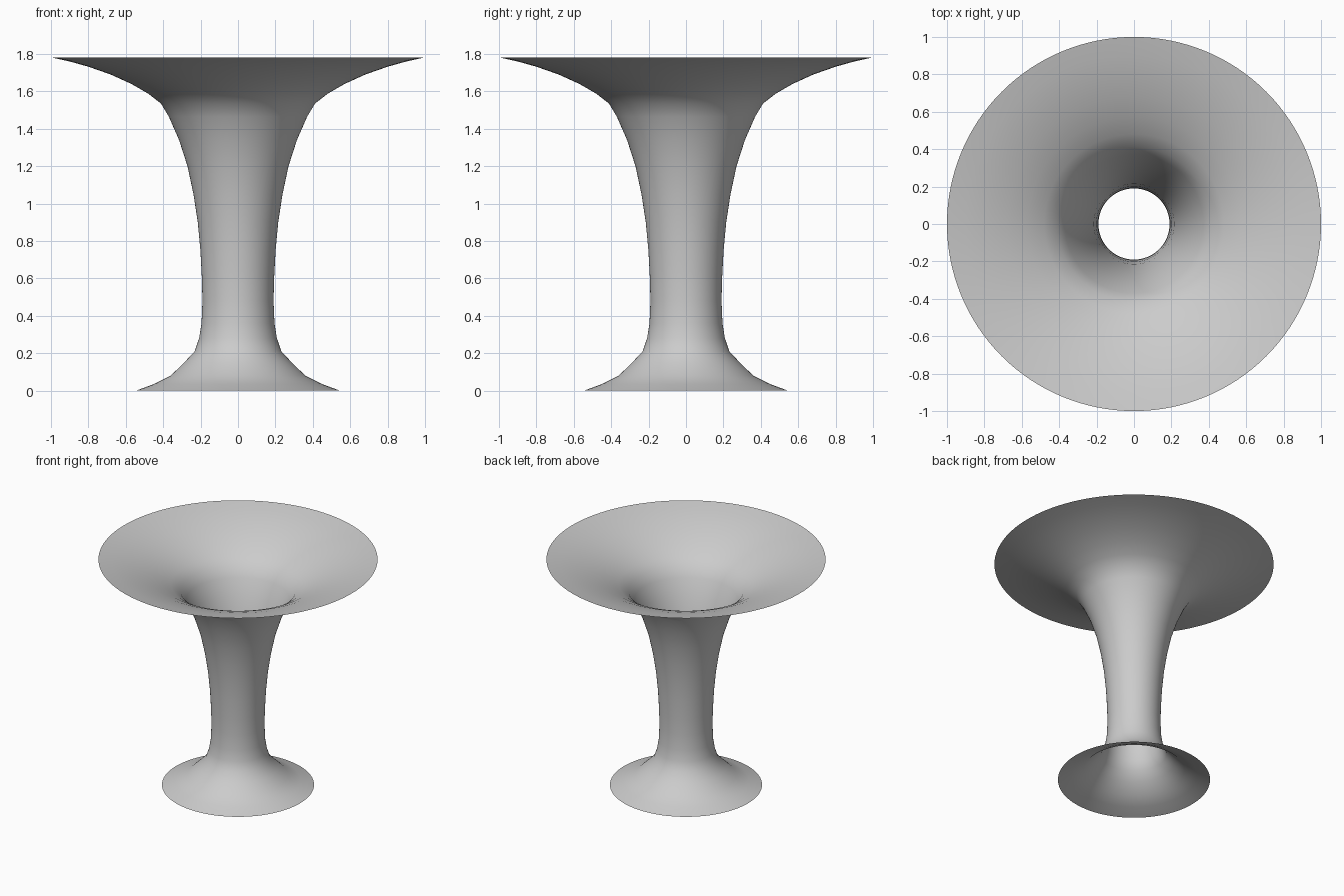
import bpy, bmesh, math

if "Cube" in bpy.data.objects:
    bpy.data.objects.remove(bpy.data.objects["Cube"])

# Profile of the open flared shell: (radius, height), bottom to top
PROFILE = [(0.545, 0.0), (0.45, 0.035), (0.36, 0.08), (0.29, 0.148), (0.232, 0.21),
           (0.208, 0.28), (0.195, 0.36), (0.19, 0.48), (0.193, 0.6), (0.201, 0.75),
           (0.215, 0.9), (0.238, 1.05), (0.27, 1.2), (0.315, 1.34), (0.37, 1.465),
           (0.412, 1.535), (0.48, 1.588), (0.57, 1.64), (0.68, 1.69),
           (0.80, 1.732), (0.90, 1.76), (1.0, 1.782)]
SIDES = 128


def lathe(name, profile, sides):
    bm = bmesh.new()
    rings = [[bm.verts.new((r * math.cos(2 * math.pi * i / sides),
                            r * math.sin(2 * math.pi * i / sides), z))
              for i in range(sides)] for r, z in profile]
    for low, high in zip(rings, rings[1:]):
        for i in range(sides):
            j = (i + 1) % sides
            bm.faces.new((low[i], low[j], high[j], high[i])).smooth = True
    mesh = bpy.data.meshes.new(name)
    bm.to_mesh(mesh)
    bm.free()
    obj = bpy.data.objects.new(name, mesh)
    bpy.context.collection.objects.link(obj)
    return obj


# Single-walled pedestal, open at the mouth and the foot
lathe("flared_pedestal", PROFILE, SIDES)
